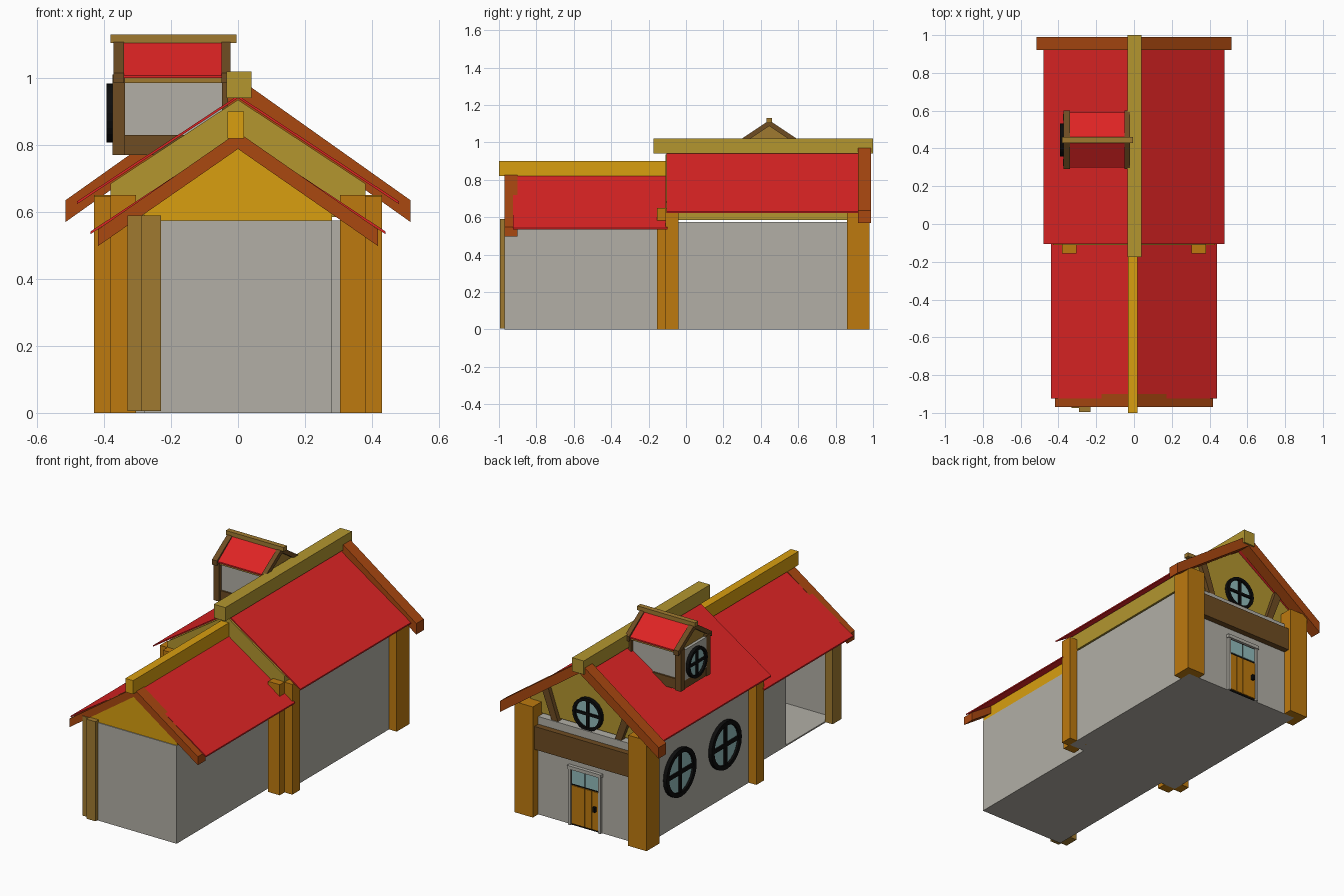
import bpy
from math import cos, sin, pi
from mathutils import Matrix, Vector

if "Cube" in bpy.data.objects:
    bpy.data.objects.remove(bpy.data.objects["Cube"])


def material(name, hexcode):
    srgb = [int(hexcode[i:i + 2], 16) / 255 for i in (0, 2, 4)]
    col = [c / 12.92 if c < 0.04 else ((c + 0.055) / 1.055) ** 2.4 for c in srgb] + [1]
    m = bpy.data.materials.new(name)
    m.use_nodes = True
    m.diffuse_color = col
    m.node_tree.nodes["Principled BSDF"].inputs["Base Color"].default_value = col
    return m


RED = material("roof red", "de2424")
GREY = material("plaster grey", "b2afa6")
ORANGE = material("orange timber", "be7a0f")
GOLD = material("gold timber", "d89f10")
OLIVE = material("olive timber", "b3962f")
RUST = material("rust timber", "aa4810")
DARK = material("dark timber", "6e4c22")
BRONZE = material("bronze timber", "a07a30")
GLASS = material("teal glass", "92bcbc")
BLACK = material("black iron", "0c0c0c")

ALONG_Y = Matrix.Identity(4)                       # profile in x,z
# Profile in y,z, depth running along x
ALONG_X = Matrix(((0, 1, 0, 0), (1, 0, 0, 0), (0, 0, 1, 0), (0, 0, 0, 1)))


def add_mesh(name, verts, faces, mat, frame=ALONG_Y):
    me = bpy.data.meshes.new(name)
    flip = frame.determinant() < 0
    me.from_pydata([frame @ Vector(v) for v in verts], [],
                   [f[::-1] if flip else f for f in faces])
    me.materials.append(mat)
    ob = bpy.data.objects.new(name, me)
    bpy.context.collection.objects.link(ob)
    return ob


def prism(name, pts, d0, d1, mat, frame=ALONG_Y):
    """Extrude a counter-clockwise (across, up) profile from depth d0 to d1."""
    n = len(pts)
    verts = [(a, d, z) for d in (d0, d1) for a, z in pts]
    faces = [tuple(range(n)), tuple(range(2 * n - 1, n - 1, -1))]
    faces += [(i, i + n, (i + 1) % n + n, (i + 1) % n) for i in range(n)]
    return add_mesh(name, verts, faces, mat, frame)


def box(name, x, y, z, mat):
    return prism(name, [(x[0], z[0]), (x[1], z[0]), (x[1], z[1]), (x[0], z[1])], y[0], y[1], mat)


def chevron(name, w, eave, apex, thick, d, mat, frame=ALONG_Y, c=0):
    """Pair of sloping bands meeting at a ridge; eave and apex are top heights."""
    pts = [(c - w, eave - thick), (c, apex - thick), (c + w, eave - thick),
           (c + w, eave), (c, apex), (c - w, eave)]
    return prism(name, pts, d[0], d[1], mat, frame)


def gable(name, w, base, eave, apex, d, mat, frame=ALONG_Y, c=0):
    pts = [(c - w, base), (c + w, base), (c + w, eave), (c, apex), (c - w, eave)]
    return prism(name, pts, d[0], d[1], mat, frame)


def round_window(name, a, z, r, d, out, frame):
    """Iron ring with a cross over a glass disc; out is the facing sign."""
    n, ri = 24, r * 0.82
    circle = [(cos(2 * pi * i / n), sin(2 * pi * i / n)) for i in range(n)]
    d0, d1 = sorted((d, d + out * 0.022))
    verts = [(a + q * u, e, z + q * v) for q, e in ((r, d0), (r, d1), (ri, d1), (ri, d0))
             for u, v in circle]
    faces = []
    for k in range(4):
        for i in range(n):
            j, m = (i + 1) % n, (k + 1) % 4
            faces.append((k * n + i, m * n + i, m * n + j, k * n + j))
    add_mesh(name + "_ring", verts, faces, BLACK, frame)
    g0, g1 = sorted((d - out * 0.01, d + out * 0.009))
    prism(name + "_glass", [(a + ri * u, z + ri * v) for u, v in circle], g0, g1, GLASS, frame)
    b0, b1 = sorted((d, d + out * 0.018))
    t = r * 0.08
    for label, hw, hh in (("upright", t, ri), ("crossbar", ri, t)):
        prism(f"{name}_{label}", [(a - hw, z - hh), (a + hw, z - hh), (a + hw, z + hh), (a - hw, z + hh)],
              b0, b1, BLACK, frame)


# Main hall
box("hall_walls", (-.38, .38), (-.10, .93), (0, .575), GREY)
gable("hall_gable", .38, .585, .685, .935, (-.11, .90), OLIVE)
chevron("hall_roof", .48, .632, .948, .008, (-.105, .95), RED)
chevron("hall_bargeboard", .515, .635, 1.0, .065, (.92, .99), RUST)
box("hall_ridge_beam", (-.035, .04), (-.175, 1.0), (.94, 1.02), OLIVE)

# Hall corner posts
for side, s in (("left", 1), ("right", -1)):
    span = sorted((s * .31, s * .43))
    box(f"back_post_{side}", span, (.86, .98), (0, .65), ORANGE)
    box(f"middle_post_{side}", span, (-.11, -.04), (0, .648), ORANGE)
    box(f"middle_plank_{side}", sorted((s * .305, s * .38)), (-.155, -.11), (0, .65), ORANGE)
    # Leaning brace in the back gable
    brace = [(s * .17, .53), (s * .21, .53), (s * .29, .74), (s * .25, .76)]
    prism(f"gable_brace_{side}", brace if s > 0 else brace[::-1], .88, .925, DARK)

# Back wall: tie beam, door and gable window
box("tie_beam", (-.31, .31), (.90, .965), (.395, .53), DARK)
box("door_lintel", (-.11, .11), (.92, .95), (.33, .35), GREY)
for side, s in (("left", 1), ("right", -1)):
    box(f"door_jamb_{side}", sorted((s * .09, s * .105)), (.92, .945), (0, .33), GREY)
box("door_backing", (-.09, .09), (.92, .934), (0, .33), BLACK)
for i in range(4):
    x = -.088 + i * .0445
    box(f"door_plank_{i}", (x, x + .042), (.92, .94), (.01, .235), ORANGE)
for i in range(2):
    x = -.085 + i * .089
    box(f"door_pane_{i}", (x, x + .081), (.92, .938), (.245, .325), GLASS)
box("door_handle", (-.075, -.06), (.93, .955), (.12, .15), BLACK)
round_window("gable_window", 0, .665, .095, .90, 1, ALONG_Y)

# Round windows on the right wall
for i, y in enumerate((.615, .195)):
    round_window(f"side_window_{i}", y, .315, .14, -.38, -1, ALONG_X)

# Front wing: thin walls with an open bay on the right side
box("wing_floor", (-.28, .28), (-.97, -.10), (0, .008), GREY)
box("wing_front_wall", (-.28, .28), (-.97, -.96), (.004, .575), GREY)
box("wing_left_wall", (.27, .28), (-.965, -.10), (.004, .575), GREY)
box("wing_right_wall", (-.28, -.27), (-.53, -.10), (.004, .575), GREY)
gable("wing_gable", .28, .575, .64, .82, (-.965, -.10), GOLD)
chevron("wing_roof", .44, .542, .832, .008, (-.925, -.10), RED)
chevron("wing_bargeboard", .418, .548, .838, .05, (-.97, -.90), RUST)
box("wing_ridge_beam", (-.032, .018), (-1.0, -.10), (.82, .90), GOLD)
box("wing_post_front", (-.29, -.23), (-.995, -.965), (.005, .59), BRONZE)
box("wing_post_side", (-.33, -.28), (-.975, -.89), (.005, .59), BRONZE)

# Dormer facing right
MID = .445
box("dormer_walls", (-.345, -.04), (MID - .115, MID + .115), (.80, 1.01), GREY)
box("dormer_sill", (-.37, -.04), (MID - .125, MID + .125), (.77, .83), DARK)
gable("dormer_gable", .115, 1.0, 1.02, 1.09, (-.355, -.04), BRONZE, ALONG_X, MID)
chevron("dormer_roof", .145, 1.008, 1.112, .008, (-.34, -.05), RED, ALONG_X, MID)
for label, d in (("outer", (-.372, -.34)), ("inner", (-.05, -.022))):
    chevron(f"dormer_bargeboard_{label}", .155, 1.015, 1.118, .03, d, DARK, ALONG_X, MID)
box("dormer_ridge_beam", (-.38, -.005), (MID - .015, MID + .015), (1.105, 1.13), BRONZE)
for i, s in enumerate((-1, 1)):
    y = MID + s * .12
    box(f"dormer_post_{i}", (-.375, -.338), (y - .018, y + .018), (.77, 1.01), DARK)
    box(f"dormer_inner_post_{i}", (-.048, -.03), (y - .015, y + .015), (.83, 1.01), DARK)
    box(f"dormer_eave_{i}", (-.34, -.045), (y - .012, y + .012), (.985, 1.008), BRONZE)
round_window("dormer_window", MID, .895, .088, -.37, -1, ALONG_X)
box("dormer_window_backing", (-.372, -.34), (MID - .105, MID + .105), (.82, 1.0), GREY)
